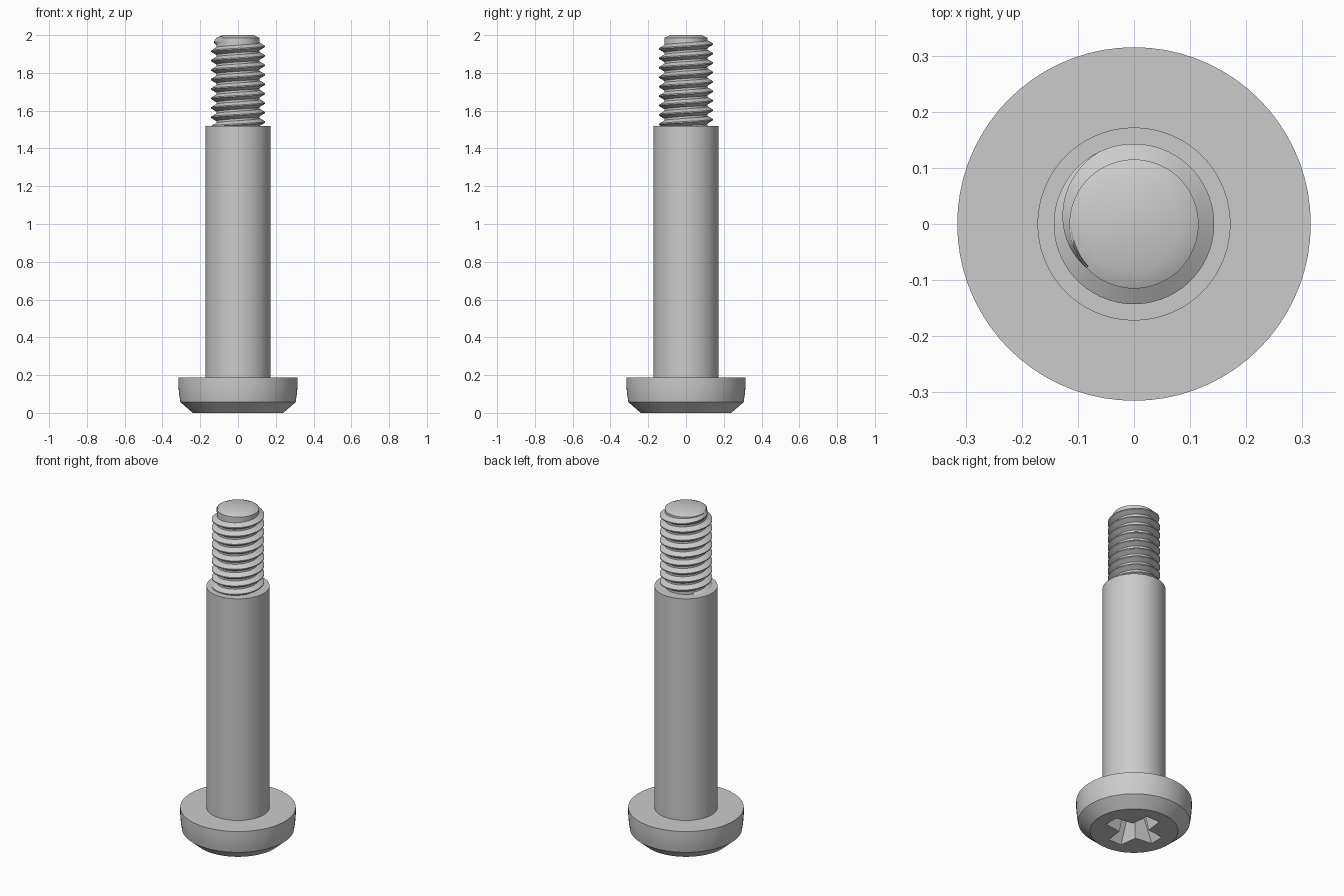
import bpy, bmesh, math

cube = bpy.data.objects.get("Cube")
if cube:
    bpy.data.objects.remove(cube, do_unlink=True)

steel = bpy.data.materials.new("grey_steel")
steel.use_nodes = True
GREY = (0.6, 0.6, 0.6, 1)
steel.diffuse_color = GREY
steel.node_tree.nodes["Principled BSDF"].inputs["Base Color"].default_value = GREY


def make_object(name, bm):
    bmesh.ops.recalc_face_normals(bm, faces=bm.faces)
    mesh = bpy.data.meshes.new(name)
    bm.to_mesh(mesh)
    bm.free()
    mesh.materials.append(steel)
    obj = bpy.data.objects.new(name, mesh)
    bpy.context.collection.objects.link(obj)
    return obj


def loft(rings):
    """Skin a stack of closed rings and cap both ends."""
    bm = bmesh.new()
    loops = [[bm.verts.new(p) for p in ring] for ring in rings]
    n = len(loops[0])
    for a, b in zip(loops, loops[1:]):
        for i in range(n):
            j = (i + 1) % n
            bm.faces.new((a[i], a[j], b[j], b[i]))
    bm.faces.new(loops[0])
    bm.faces.new(loops[-1])
    return bm


def circle(r, z, n=72):
    return [(r * math.cos(math.tau * i / n), r * math.sin(math.tau * i / n), z)
            for i in range(n)]


def cross(length, half, inner, z):
    """Four-armed outline, arms flaring toward the middle."""
    ring = []
    for k in range(4):
        c, s = math.cos(k * math.pi / 2), math.sin(k * math.pi / 2)
        for x, y in ((length, -half), (length, half), (inner, inner)):
            ring.append((x * c - y * s, x * s + y * c, z))
    return ring


def smooth(obj):
    bpy.ops.object.select_all(action="DESELECT")
    obj.select_set(True)
    bpy.context.view_layer.objects.active = obj
    bpy.ops.object.shade_smooth_by_angle(angle=math.radians(30))


# Head, shoulder and threaded core as one turned body
CORE = 0.115
profile = [(0.24, 0), (0.305, 0.057), (0.312, 0.1), (0.315, 0.14), (0.315, 0.187),
           (0.172, 0.187), (0.172, 1.52), (CORE, 1.52), (CORE, 1.985), (0.083, 2.0)]
body = make_object("screw_body", loft([circle(r, z) for r, z in profile]))

# Cross-shaped driver recess in the underside of the head
cutter = make_object("recess_cutter", loft([
    cross(0.167, 0.044, 0.058, -0.01),
    cross(0.09, 0.032, 0.036, 0.15),
    cross(0.02, 0.01, 0.012, 0.18)]))
cutter.hide_render = True
cut = body.modifiers.new("recess", "BOOLEAN")
cut.operation = "DIFFERENCE"
cut.solver = "EXACT"
cut.object = cutter
bpy.context.view_layer.objects.active = body
bpy.ops.object.modifier_apply(modifier=cut.name)
bpy.data.objects.remove(cutter, do_unlink=True)
smooth(body)

# Right-handed thread ridge, rising out of the shoulder and fading at the tip
PITCH, CREST, ROOT = 0.05, 0.143, CORE - 0.004
STEPS = 64
end_turn = 0.625
start_turn = -8.6
count = int((end_turn - start_turn) * STEPS)
sections = []
for i in range(count + 1):
    turn = start_turn + i / STEPS
    fade = min(1, (end_turn - turn) / 0.3)
    tip = CORE + (CREST - CORE) * fade
    z = 1.94 + PITCH * turn
    c, s = math.cos(math.tau * turn), math.sin(math.tau * turn)
    sections.append([(r * c, r * s, z + dz) for r, dz in
                     ((ROOT, -0.022), (tip, -0.003), (tip, 0.003), (ROOT, 0.022))])
thread = make_object("thread", loft(sections))
smooth(thread)
